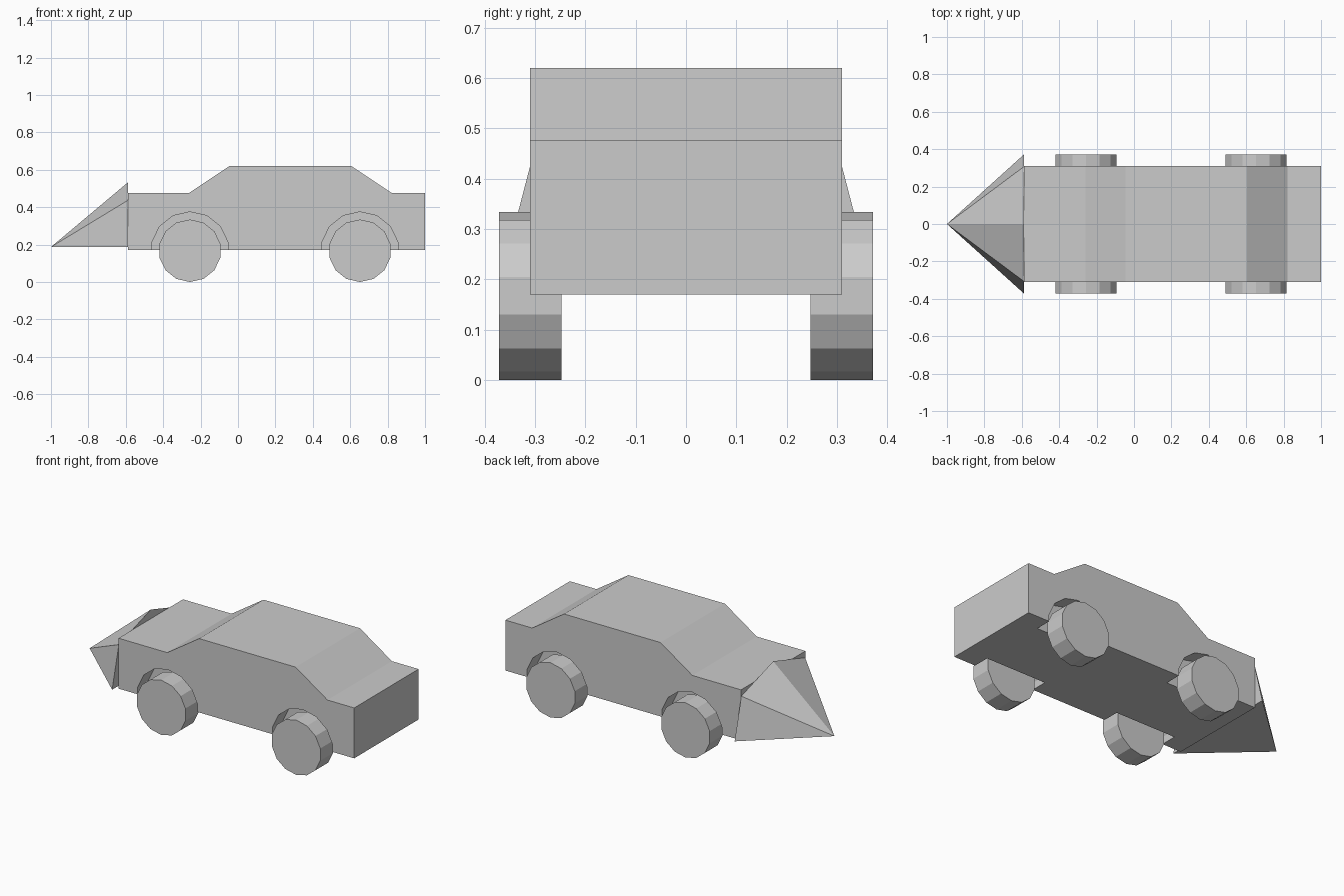
import bpy, bmesh
from math import sin, cos, pi

cube = bpy.data.objects.get("Cube")
if cube:
    bpy.data.objects.remove(cube, do_unlink=True)

grey = bpy.data.materials.new("light_grey")
grey.use_nodes = True
colour = (0.6, 0.6, 0.6, 1)
grey.diffuse_color = colour
grey.node_tree.nodes["Principled BSDF"].inputs["Base Color"].default_value = colour


def finish(name, bm):
    bmesh.ops.recalc_face_normals(bm, faces=bm.faces)
    mesh = bpy.data.meshes.new(name)
    bm.to_mesh(mesh)
    bm.free()
    mesh.materials.append(grey)
    obj = bpy.data.objects.new(name, mesh)
    bpy.context.collection.objects.link(obj)
    return obj


def side_prism(name, profile, y0, y1):
    """Extrude an (x, z) outline from y0 to y1."""
    bm = bmesh.new()
    face = bm.faces.new([bm.verts.new((x, y0, z)) for x, z in profile])
    ext = bmesh.ops.extrude_face_region(bm, geom=[face])["geom"]
    verts = [v for v in ext if isinstance(v, bmesh.types.BMVert)]
    bmesh.ops.translate(bm, verts=verts, vec=(0, y1 - y0, 0))
    return finish(name, bm)


def wheel_outline(cx, radius, sides=14):
    angles = [2 * pi * i / sides for i in range(sides)]
    return [(cx + radius * sin(a), AXLE_Z + radius * cos(a)) for a in angles]


NOSE_X, BOTTOM, HOOD, ROOF, HALF = -0.588, 0.17, 0.477, 0.62, 0.31
AXLE_Z, WHEEL_R, ARCH_R = 0.167, 0.167, 0.208
AXLES = {"front": -0.257, "rear": 0.652}

# Body shell with bonnet, cabin and boot
body = side_prism("body", [
    (NOSE_X, BOTTOM), (1, BOTTOM), (1, HOOD), (0.82, HOOD), (0.605, ROOF),
    (-0.045, ROOF), (-0.26, HOOD), (NOSE_X, HOOD)], -HALF, HALF)

# Wheels and the arches cut around them
for end, x in AXLES.items():
    for side, s in (("left", 1), ("right", -1)):
        side_prism(f"{end}_{side}_wheel", wheel_outline(x, WHEEL_R), s * 0.248, s * 0.372)
        cutter = side_prism("arch_cutter", wheel_outline(x, ARCH_R), s * 0.21, s * 0.42)
        cutter.hide_render = True
        cut = body.modifiers.new("arch", 'BOOLEAN')
        cut.operation = 'DIFFERENCE'
        cut.solver = 'EXACT'
        cut.object = cutter
        bpy.context.view_layer.objects.active = body
        bpy.ops.object.modifier_apply(modifier=cut.name)
        bpy.data.objects.remove(cutter, do_unlink=True)

# Pointed nose with a five-sided base
bm = bmesh.new()
outline = [(-0.372, 0.187), (0.372, 0.187), (0.307, 0.437), (0, 0.533), (-0.307, 0.437)]
base = [bm.verts.new((NOSE_X, y, z)) for y, z in outline]
tip = bm.verts.new((-1, 0, 0.187))
bm.faces.new(base)
for a, b in zip(base, base[1:] + base[:1]):
    bm.faces.new((a, b, tip))
finish("nose_cone", bm)
